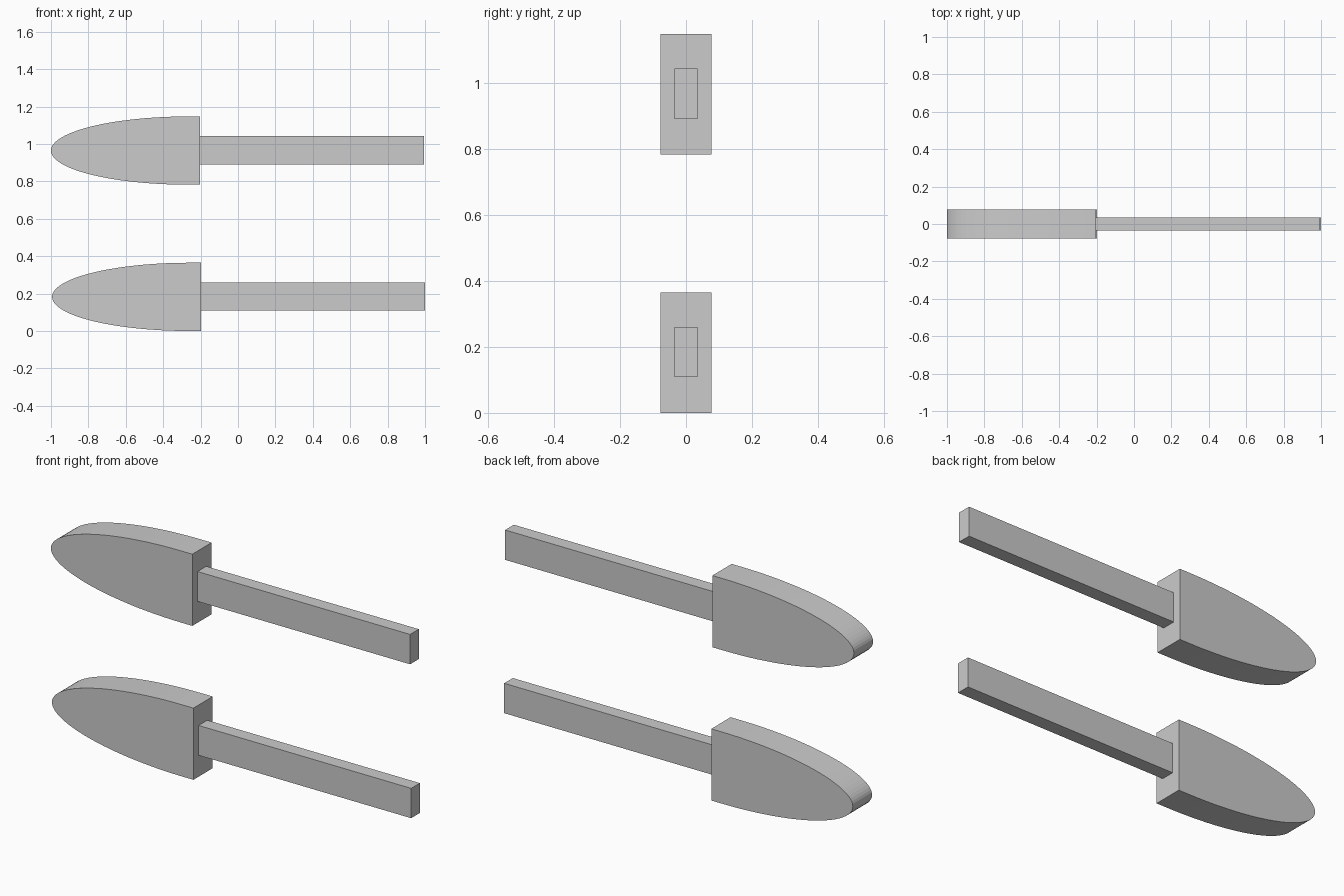
import bpy, bmesh, math

if "Cube" in bpy.data.objects:
    bpy.data.objects.remove(bpy.data.objects["Cube"])

BLADE_HALF_Y, HANDLE_HALF_Y = 0.0775, 0.035


def extrude_profile(name, points, half_y):
    """Closed x/z outline extruded symmetrically along y."""
    bm = bmesh.new()
    face = bm.faces.new([bm.verts.new((x, -half_y, z)) for x, z in points])
    ext = bmesh.ops.extrude_face_region(bm, geom=[face])
    verts = [v for v in ext["geom"] if isinstance(v, bmesh.types.BMVert)]
    bmesh.ops.translate(bm, verts=verts, vec=(0, 2 * half_y, 0))
    bmesh.ops.recalc_face_normals(bm, faces=bm.faces)
    mesh = bpy.data.meshes.new(name)
    bm.to_mesh(mesh)
    bm.free()
    obj = bpy.data.objects.new(name, mesh)
    bpy.context.collection.objects.link(obj)
    return obj


def build_paddle(label, shift_x, mid_z):
    # Bullet-shaped blade: half ellipse running into a short straight end
    back, centre, tip, half_z, steps = -0.2, -0.26, -0.997, 0.1825, 48
    outline = [(back, half_z)]
    for i in range(steps + 1):
        a = math.pi / 2 + math.pi * i / steps
        outline.append((centre + (centre - tip) * math.cos(a), half_z * math.sin(a)))
    outline.append((back, -half_z))
    blade = extrude_profile(label + "_blade", outline, BLADE_HALF_Y)
    # Straight rectangular handle
    low, high, end = -0.074, 0.078, 0.997
    handle = extrude_profile(
        label + "_handle",
        [(back, low), (end, low), (end, high), (back, high)], HANDLE_HALF_Y)
    for obj in (blade, handle):
        obj.location = (shift_x, 0, mid_z)


build_paddle("lower_paddle", 0.003, 0.1825)
build_paddle("upper_paddle", -0.003, 0.9645)
